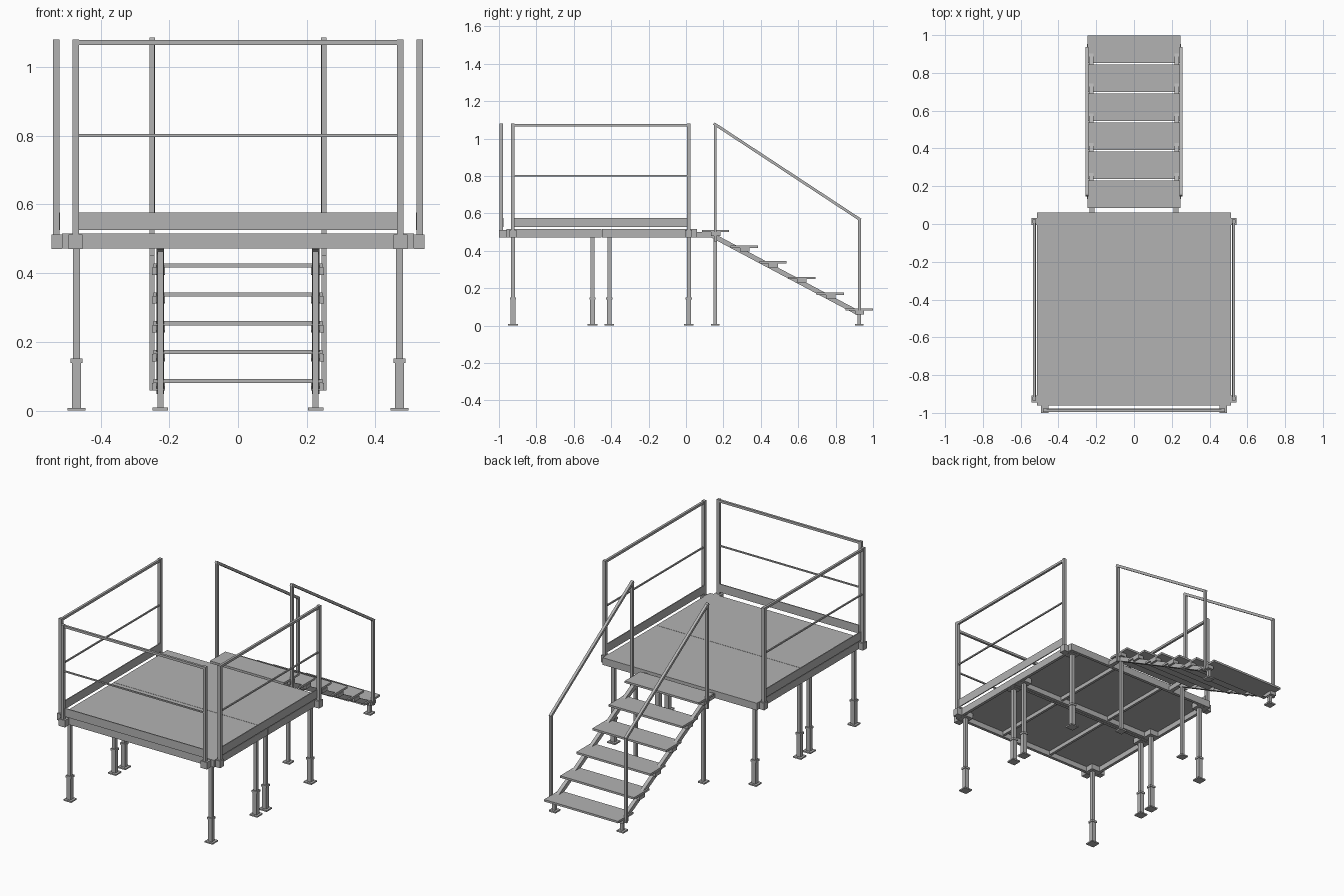
import bpy
import bmesh
from math import atan2
from mathutils import Matrix, Vector

cube = bpy.data.objects.get("Cube")
if cube:
    bpy.data.objects.remove(cube, do_unlink=True)

GREY = (0.45, 0.45, 0.45, 1)
metal = bpy.data.materials.new("grey_metal")
metal.use_nodes = True
metal.diffuse_color = GREY
metal.node_tree.nodes["Principled BSDF"].inputs["Base Color"].default_value = GREY


class Part:
    """Collects boxes and bars into one named object."""

    def __init__(self, name):
        self.name, self.bm = name, bmesh.new()

    def box(self, x0, x1, y0, y1, z0, z1):
        mid = Vector((x0 + x1, y0 + y1, z0 + z1)) / 2
        size = Matrix.Diagonal((abs(x1 - x0), abs(y1 - y0), abs(z1 - z0), 1))
        bmesh.ops.create_cube(self.bm, size=1, matrix=Matrix.Translation(mid) @ size)

    def post(self, x, y, z0, z1, w):
        self.box(x - w / 2, x + w / 2, y - w / 2, y + w / 2, z0, z1)

    def slope(self, x, a, b, w, h):
        """Bar in the y-z plane from a to b."""
        a, b = Vector((x, *a)), Vector((x, *b))
        d = b - a
        m = (Matrix.Translation((a + b) / 2) @ Matrix.Rotation(atan2(d.z, d.y), 4, "X")
             @ Matrix.Diagonal((w, d.length, h, 1)))
        bmesh.ops.create_cube(self.bm, size=1, matrix=m)

    def done(self):
        mesh = bpy.data.meshes.new(self.name)
        self.bm.to_mesh(mesh)
        self.bm.free()
        mesh.materials.append(metal)
        obj = bpy.data.objects.new(self.name, mesh)
        bpy.context.collection.objects.link(obj)
        return obj


# Two deck modules: plate, edge frame and two joists each
W = 0.513
for name, y0, y1 in (("front", -0.96, -0.451), ("back", -0.449, 0.06)):
    deck = Part(name + "_deck_plate")
    deck.box(-W, W, y0, y1, 0.503, 0.515)
    deck.done()
    frame = Part(name + "_deck_frame")
    for y in (y0, y1 - 0.018):
        frame.box(-W, W, y, y + 0.018, 0.472, 0.503)
    for s in (-1, 1):
        frame.box(s * W, s * (W - 0.018), y0 + 0.018, y1 - 0.018, 0.472, 0.503)
        frame.box(s * 0.165, s * 0.18, y0 + 0.018, y1 - 0.018, 0.48, 0.503)
    frame.done()

# Telescopic legs with sleeve, collar, foot plate and socket
for i, y in enumerate((-0.925, -0.5, -0.41, 0.015)):
    for side, s in (("left", 1), ("right", -1)):
        x = s * 0.47
        leg = Part(f"{side}_leg_{i + 1}")
        leg.post(x, y, 0.14, 0.49, 0.021)
        leg.post(x, y, 0.008, 0.14, 0.026)
        leg.post(x, y, 0.139, 0.151, 0.034)
        leg.post(x, y, 0, 0.008, 0.052)
        leg.post(x, y, 0.471, 0.503, 0.06)
        leg.done()

# Front guard rail
rail = Part("front_guard_rail")
Y = -0.987
for s in (-1, 1):
    rail.post(s * 0.4725, Y, 0.475, 1.08, 0.018)
    rail.box(s * 0.452, s * 0.493, -1.0, -0.96, 0.47, 0.512)
rail.box(-0.47, 0.47, Y - 0.007, Y + 0.007, 1.064, 1.078)
rail.box(-0.47, 0.47, Y - 0.004, Y + 0.004, 0.797, 0.805)
rail.box(-0.465, 0.465, Y + 0.004, Y + 0.01, 0.526, 0.576)
rail.done()

# Side guard rails
for side, s in (("left", 1), ("right", -1)):
    rail = Part(side + "_guard_rail")
    X = s * 0.5285
    for y in (-0.926, 0.014):
        rail.post(X, y, 0.475, 1.08, 0.019)
        rail.box(s * W, s * 0.543, y - 0.019, y + 0.019, 0.47, 0.512)
    rail.box(X - 0.007, X + 0.007, -0.926, 0.014, 1.064, 1.078)
    rail.box(X - 0.004, X + 0.004, -0.926, 0.014, 0.797, 0.805)
    rail.box(s * 0.518, s * 0.524, -0.92, 0.01, 0.526, 0.576)
    rail.done()

# Stair treads
treads = Part("stair_treads")
clips = Part("tread_brackets")
for i in range(6):
    y, z = 0.085 + 0.1535 * i, 0.507 - 0.084 * i
    treads.box(-0.246, 0.246, y, y + 0.146, z - 0.007, z + 0.005)
    for s in (-1, 1):
        clips.box(s * 0.212, s * 0.25, y + 0.05, y + 0.1, z - 0.028, z - 0.007)
treads.done()
clips.done()

# Stringers, hooks, supports and handrails
for side, s in (("left", 1), ("right", -1)):
    x = s * 0.226
    stringer = Part(side + "_stringer")
    stringer.slope(x, (0.14, 0.482), (0.935, 0.06), 0.022, 0.026)
    stringer.box(s * 0.21, s * 0.235, 0.06, 0.16, 0.472, 0.5)
    stringer.done()

    feet = Part(side + "_stair_supports")
    for y, top in ((0.156, 0.475), (0.927, 0.06)):
        feet.post(x, y, 0.008, top, 0.018)
        feet.post(x, y, 0, 0.009, 0.045)
    feet.done()

    hand = Part(side + "_handrail")
    x = s * 0.25
    hand.post(x, 0.156, 0.45, 1.08, 0.015)
    hand.post(x, 0.927, 0.058, 0.57, 0.015)
    hand.slope(x, (0.149, 1.08), (0.933, 0.565), 0.016, 0.015)
    hand.done()
